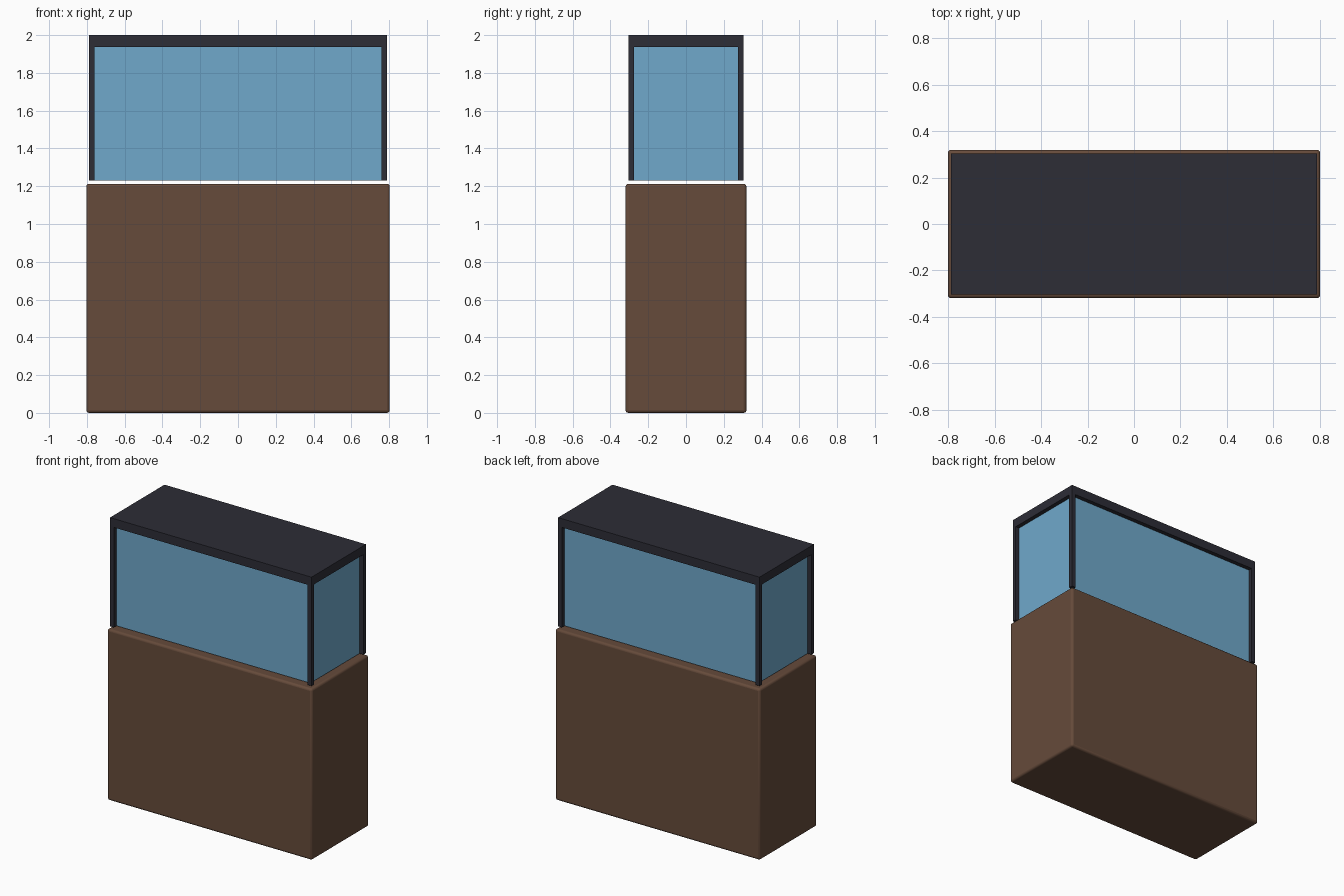
import bpy

cube = bpy.data.objects.get("Cube")
if cube:
    bpy.data.objects.remove(cube, do_unlink=True)


def make_material(name, color):
    mat = bpy.data.materials.new(name)
    mat.use_nodes = True
    mat.diffuse_color = (*color, 1)
    mat.node_tree.nodes["Principled BSDF"].inputs["Base Color"].default_value = (*color, 1)
    return mat


wood = make_material("brown wood", (0.133, 0.070, 0.043))
frame = make_material("dark frame", (0.026, 0.026, 0.037))
glass = make_material("blue glass", (0.162, 0.397, 0.600))


def box(name, low, high, mat):
    """Axis-aligned box between two opposite corners."""
    centre = [(a + b) / 2 for a, b in zip(low, high)]
    bpy.ops.mesh.primitive_cube_add(size=1, location=centre)
    ob = bpy.context.object
    ob.name = name
    ob.scale = [b - a for a, b in zip(low, high)]
    bpy.ops.object.transform_apply(location=False, rotation=False, scale=True)
    ob.data.materials.append(mat)
    return ob


# Main dimensions
HX, HY = 0.79, 0.305      # half size of the upper frame
POST = 0.03               # post thickness
BASE_TOP, POST_LOW, LID_LOW, TOP = 1.213, 1.229, 1.938, 2.0

# Solid base cabinet with softly rounded edges
cabinet = box("base_cabinet", (-0.803, -0.32, 0), (0.803, 0.32, BASE_TOP), wood)
bevel = cabinet.modifiers.new("rounded edges", "BEVEL")
bevel.width = 0.015
bevel.segments = 3
bpy.ops.object.shade_smooth_by_angle()

# Glass case, recessed behind the posts
box("glass_case", (POST - HX, POST - HY, POST_LOW), (HX - POST, HY - POST, LID_LOW), glass)

# Corner posts
for sx, side in ((-1, "right"), (1, "left")):
    for sy, end in ((-1, "front"), (1, "back")):
        xs = sorted((sx * HX, sx * (HX - POST)))
        ys = sorted((sy * HY, sy * (HY - POST)))
        box(f"{end}_{side}_post", (xs[0], ys[0], POST_LOW), (xs[1], ys[1], LID_LOW), frame)

# Flat lid across the posts
box("lid", (-HX, -HY, LID_LOW), (HX, HY, TOP), frame)
